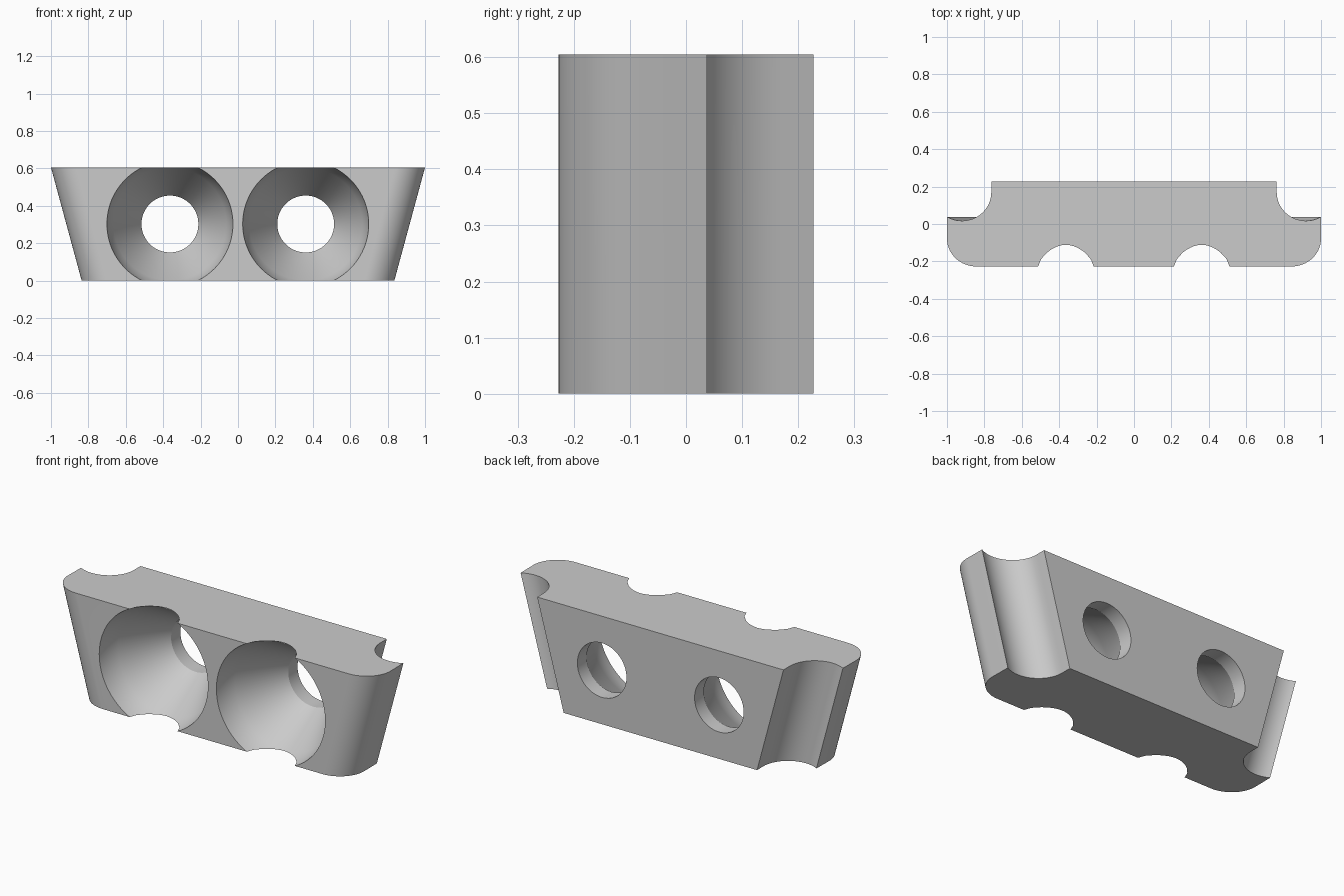
import bpy
import bmesh
from math import sin, cos, radians, tau

HEIGHT, FRONT, BACK = 0.605, -0.227, 0.227
LEAN = 0.164          # inward shift of each end from top to bottom
MID_Z = HEIGHT / 2

cube = bpy.data.objects.get("Cube")
if cube:
    bpy.data.objects.remove(cube, do_unlink=True)

grey = bpy.data.materials.new("plain grey")
grey.use_nodes = True
grey.diffuse_color = (0.6, 0.6, 0.6, 1)
grey.node_tree.nodes["Principled BSDF"].inputs["Base Color"].default_value = (0.6, 0.6, 0.6, 1)


def make_object(name, bm):
    bmesh.ops.recalc_face_normals(bm, faces=bm.faces)
    mesh = bpy.data.meshes.new(name)
    bm.to_mesh(mesh)
    bm.free()
    mesh.materials.append(grey)
    obj = bpy.data.objects.new(name, mesh)
    bpy.context.collection.objects.link(obj)
    return obj


def arc(cx, cy, rx, ry, start, end, steps=20):
    angles = [radians(start + (end - start) * i / steps) for i in range(steps + 1)]
    return [(cx + rx * cos(a), cy + ry * sin(a)) for a in angles]


# Half outline: rounded front corner, short side, concave groove, back corner
half = arc(0.843, FRONT + 0.15, 0.157, 0.15, -90, 0)
half += arc(0.92, 0.17, 0.157, 0.153, -60, -180)
half.append((0.763, BACK))
outline = half + [(-x, y) for x, y in reversed(half)]

# Block whose ends lean inward towards the bottom
bm = bmesh.new()
rings = []
for z, shift in ((0, LEAN), (HEIGHT, 0)):
    rings.append([bm.verts.new((x - shift if x > 0 else x + shift, y, z)) for x, y in outline])
bm.faces.new(rings[0])
bm.faces.new(rings[1])
for i in range(len(outline)):
    j = (i + 1) % len(outline)
    bm.faces.new((rings[0][i], rings[0][j], rings[1][j], rings[1][i]))
block = make_object("clamp_block", bm)

# Countersunk hole cutter: (y, radius) along the bore
BORE = [(-0.3, 0.337), (FRONT, 0.337), (-0.19, 0.331), (-0.15, 0.318),
        (-0.11, 0.302), (0.145, 0.152), (0.3, 0.152)]


def hole_cutter(x, sides=96):
    bm = bmesh.new()
    loops = [[bm.verts.new((x + r * cos(tau * i / sides), y, MID_Z + r * sin(tau * i / sides)))
              for i in range(sides)] for y, r in BORE]
    bm.faces.new(loops[0])
    bm.faces.new(loops[-1])
    for a, b in zip(loops, loops[1:]):
        for i in range(sides):
            j = (i + 1) % sides
            bm.faces.new((a[i], a[j], b[j], b[i]))
    cutter = make_object("hole_cutter", bm)
    cutter.hide_render = True
    return cutter


bpy.context.view_layer.objects.active = block
for x in (-0.364, 0.362):
    cutter = hole_cutter(x)
    mod = block.modifiers.new("hole", "BOOLEAN")
    mod.operation = "DIFFERENCE"
    mod.solver = "EXACT"
    mod.object = cutter
    bpy.ops.object.modifier_apply(modifier=mod.name)
    bpy.data.objects.remove(cutter, do_unlink=True)

# Smooth curved walls, keep the crisp edges
bpy.ops.object.select_all(action="DESELECT")
block.select_set(True)
bpy.ops.object.shade_smooth_by_angle(angle=radians(25))
